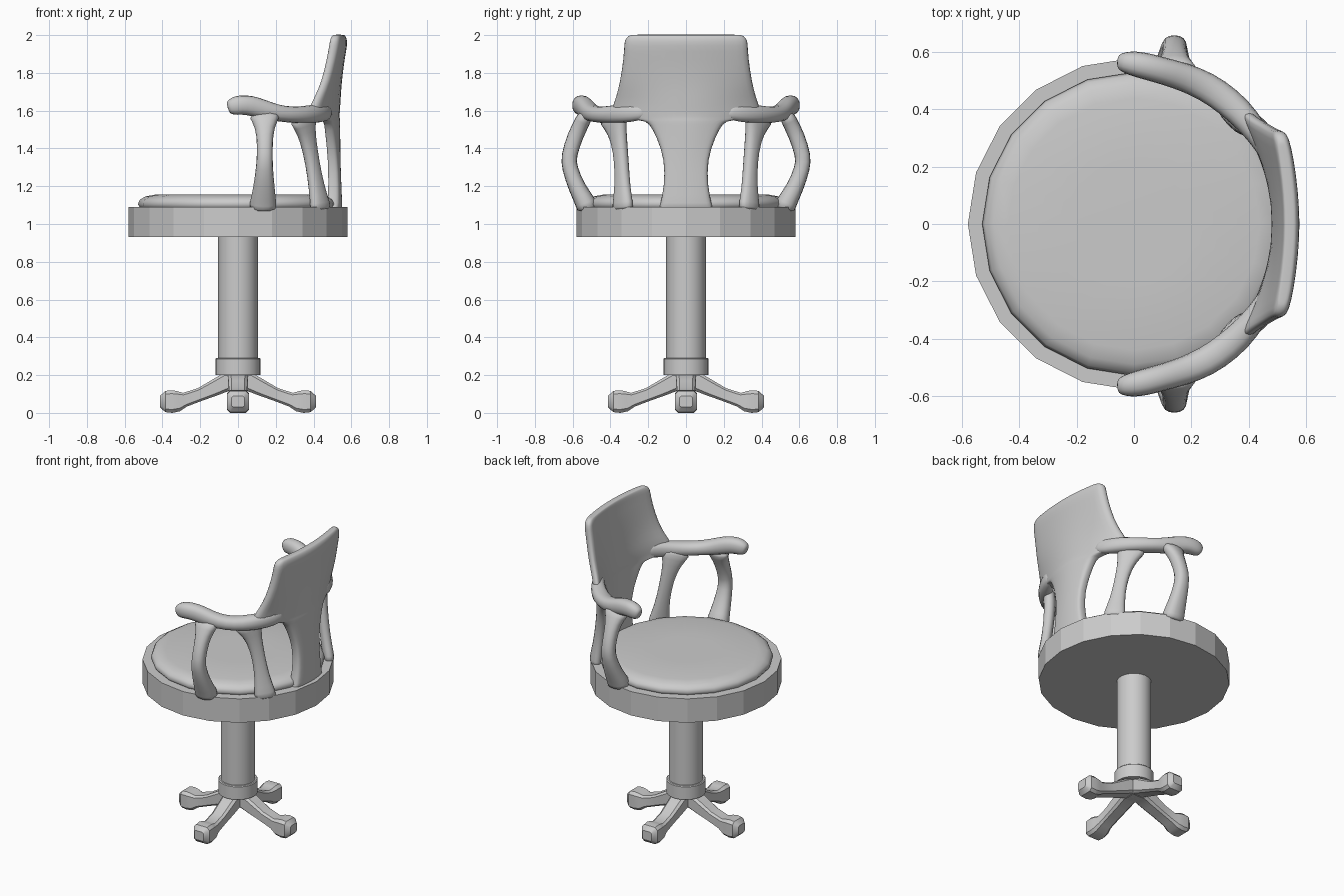
import bpy, bmesh
from math import cos, sin, pi, radians
from mathutils import Vector


def finish(name, bm, subsurf=0, mirror=False, angle=40):
    bmesh.ops.recalc_face_normals(bm, faces=bm.faces)
    me = bpy.data.meshes.new(name)
    bm.to_mesh(me)
    bm.free()
    ob = bpy.data.objects.new(name, me)
    bpy.context.collection.objects.link(ob)
    if mirror:
        m = ob.modifiers.new("Mirror", 'MIRROR')
        m.use_axis = (False, True, False)
        m.use_mirror_merge = False
    if subsurf:
        s = ob.modifiers.new("Subsurf", 'SUBSURF')
        s.levels = s.render_levels = subsurf
    bpy.ops.object.select_all(action='DESELECT')
    bpy.context.view_layer.objects.active = ob
    ob.select_set(True)
    if subsurf:
        bpy.ops.object.shade_smooth()
    else:
        bpy.ops.object.shade_smooth_by_angle(angle=radians(angle))
    return ob


def loft(rings, strip_caps=False):
    bm = bmesh.new()
    vs = [[bm.verts.new(p) for p in r] for r in rings]
    n = len(vs[0])
    for a, b in zip(vs, vs[1:]):
        for i in range(n):
            j = (i + 1) % n
            bm.faces.new((a[i], a[j], b[j], b[i]))
    for r in (vs[0], vs[-1]):
        if strip_caps:
            for i in range(n // 2 - 1):
                bm.faces.new((r[i], r[i + 1], r[n - 2 - i], r[n - 1 - i]))
        else:
            bm.faces.new(r)
    return bm


def lathe(name, profile, sides, angle=40):
    rings = [[(r * cos(2 * pi * i / sides), r * sin(2 * pi * i / sides), z)
              for i in range(sides)] for r, z in profile]
    return finish(name, loft(rings), angle=angle)


def sweep(stations, up, chamfer=0.5):
    """Stations are (x, y, z, width, height); up fixes the height direction."""
    up = Vector(up)
    pts = [Vector(s[:3]) for s in stations]
    c = 1 - chamfer
    section = [(1, c), (c, 1), (-c, 1), (-1, c), (-1, -c), (-c, -1), (c, -1), (1, -c)]
    rings = []
    for i, s in enumerate(stations):
        t = (pts[min(i + 1, len(pts) - 1)] - pts[max(i - 1, 0)]).normalized()
        side = t.cross(up).normalized()
        top = side.cross(t)
        rings.append([pts[i] + side * u * s[3] / 2 + top * v * s[4] / 2 for u, v in section])
    return loft(rings)


# Seat, cushion, column and collar
lathe("seat_base", [(0.58, 0.93), (0.58, 1.09)], 20, 15)
lathe("seat_cushion", [(0.515, 1.08), (0.53, 1.105), (0.52, 1.128), (0.49, 1.146),
                       (0.44, 1.155), (0.2, 1.157)], 20, 60)
lathe("column", [(0.105, 0.2), (0.105, 0.94)], 24)
lathe("column_collar", [(0.12, 0.2), (0.12, 0.285), (0.115, 0.29)], 24)

# Four arched legs with rounded feet
leg_path = [(0, 0, .165, .106, .104), (.06, 0, .165, .106, .1), (.13, 0, .130, .10, .085),
            (.20, 0, .098, .095, .07), (.28, 0, .07, .095, .075), (.315, 0, .062, .112, .108),
            (.35, 0, .06, .118, .12), (.385, 0, .06, .115, .112), (.413, 0, .06, .07, .06)]
for k in range(4):
    leg = finish("leg_%d" % (k + 1), sweep(leg_path, (0, 0, 1), 0.3), angle=35)
    leg.rotation_euler.z = k * pi / 2

# Curved backrest with central splat: z, half width, centre x, edge x, thickness
rows = [(1.07, .145, .52, .50, .065), (1.10, .137, .52, .50, .065), (1.20, .115, .518, .505, .06),
        (1.34, .112, .515, .50, .055), (1.46, .155, .515, .485, .055), (1.535, .195, .515, .475, .055),
        (1.55, .23, .515, .465, .055), (1.565, .40, .515, .385, .055), (1.61, .395, .515, .39, .06),
        (1.67, .37, .518, .42, .06), (1.75, .35, .522, .46, .058), (1.88, .33, .537, .492, .06),
        (1.95, .328, .55, .505, .062), (1.985, .322, .55, .508, .055), (2.0, .295, .546, .515, .04),
        (2.002, .28, .546, .515, .03)]
rings = []
for z, hw, xc, xe, th in rows:
    ts = [-1, -.93, -.7, -.35, 0, .35, .7, .93, 1]
    def at(t, d):
        edge = .6 if abs(t) == 1 else 1
        return (xc - (xc - xe) * t * t + d * edge * th / 2, hw * t, z)
    rings.append([at(t, 1) for t in ts] + [at(t, -1) for t in reversed(ts)])
finish("backrest", loft(rings, True), subsurf=1)

# Arm rests sweeping forward from the back to a drooping grip
arm = [(-.055, .566, 1.615, .04, .045), (-.045, .566, 1.618, .065, .08), (-.01, .562, 1.628, .088, .105),
       (.04, .552, 1.632, .095, .105), (.10, .535, 1.618, .095, .11), (.17, .515, 1.596, .10, .095),
       (.25, .483, 1.58, .105, .085), (.33, .428, 1.577, .105, .09), (.40, .36, 1.583, .095, .10),
       (.455, .28, 1.59, .075, .10), (.485, .20, 1.595, .045, .07)]
finish("arm_rest", sweep(arm, (0, 0, 1)), subsurf=1, mirror=True)

# Bowed front posts under the arms
front = [(.132, .52, 1.07, .15, .12), (.132, .525, 1.105, .145, .115), (.138, .578, 1.19, .115, .09),
         (.14, .618, 1.30, .09, .085), (.142, .622, 1.36, .085, .085), (.142, .585, 1.47, .085, .085),
         (.142, .55, 1.54, .125, .085), (.14, .528, 1.585, .20, .08)]
finish("front_post", sweep(front, (0, 1, 0)), subsurf=1, mirror=True)

# Slanted side posts between the front posts and the splat
side = [(.438, .335, 1.07, .14, .07), (.436, .335, 1.10, .135, .07), (.415, .337, 1.20, .095, .065),
        (.395, .34, 1.32, .08, .065), (.37, .355, 1.45, .095, .07), (.352, .375, 1.53, .15, .08),
        (.345, .39, 1.58, .23, .075)]
finish("side_post", sweep(side, (.72, .69, 0)), subsurf=1, mirror=True)
